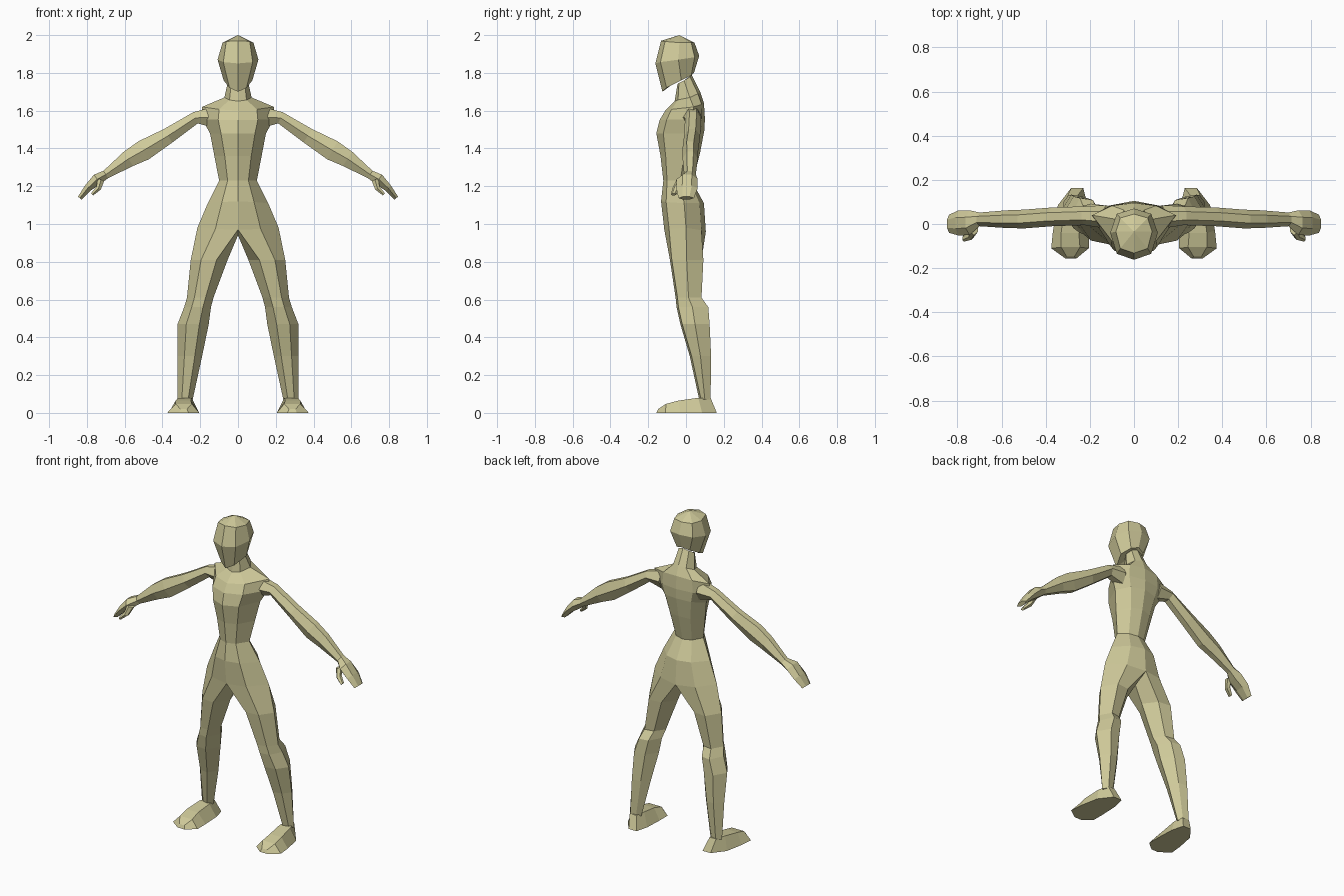
import bpy, bmesh
from mathutils import Vector

skin = bpy.data.materials.new("khaki_clay")
skin.diffuse_color = (0.62, 0.585, 0.32, 1)


def bridge(bm, a, b, wrap):
    """Skin two rings of equal length."""
    n = len(a)
    for i in range(n if wrap else n - 1):
        j = (i + 1) % n
        bm.faces.new((a[i], a[j], b[j], b[i]))


def fan(bm, ring, tip):
    """Close an open half ring with a point on the centre plane."""
    v = bm.verts.new(tip)
    for a, b in zip(ring, ring[1:]):
        bm.faces.new((a, b, v))


def finish(bm, name):
    """Turn one half into a mirrored, flat-shaded object."""
    bmesh.ops.recalc_face_normals(bm, faces=bm.faces)
    mesh = bpy.data.meshes.new(name)
    bm.to_mesh(mesh)
    bm.free()
    mesh.materials.append(skin)
    obj = bpy.data.objects.new(name, mesh)
    bpy.context.collection.objects.link(obj)
    mod = obj.modifiers.new("mirror", 'MIRROR')
    mod.merge_threshold = 0.001
    return obj


def half_ring(bm, zf, zs, zb, w, fx, yf, ym, yb):
    """Centre front, front corner, side, back corner, centre back."""
    k = 0.22
    pts = [(0, yf, zf),
           (fx, yf + k * (ym - yf), zf + 0.35 * (zs - zf)),
           (w, ym, zs),
           (fx, yb + k * (ym - yb), zb + 0.35 * (zs - zb)),
           (0, yb, zb)]
    return [bm.verts.new(p) for p in pts]


def loft(name, rings):
    """Closed tube through rings of points, capped at both ends."""
    bm = bmesh.new()
    vs = [[bm.verts.new(p) for p in r] for r in rings]
    for a, b in zip(vs, vs[1:]):
        bridge(bm, a, b, True)
    bm.faces.new(vs[0])
    bm.faces.new(vs[-1])
    return finish(bm, name)


def limb(name, sections):
    """Six-sided limb: x, z, half thickness, front y, back y."""
    rings = []
    for i, (x, z, h, y0, y1) in enumerate(sections):
        p, q = sections[max(i - 1, 0)], sections[min(i + 1, len(sections) - 1)]
        d = Vector((q[0] - p[0], q[1] - p[1])).normalized()
        nx, nz = -d.y * h, d.x * h
        a, b = y0 + 0.28 * (y1 - y0), y0 + 0.72 * (y1 - y0)
        rings.append([(x + nx, a, z + nz), (x + nx, b, z + nz), (x, y1, z),
                      (x - nx, b, z - nz), (x - nx, a, z - nz), (x, y0, z)])
    return loft(name, rings)


# Torso: z front, z side, z back, half width, corner x, y front, y side, y back
torso = [
    (1.74, 1.76, 1.79, 0.052, 0.035, -0.045, -0.01, 0.03),   # neck top
    (1.65, 1.67, 1.70, 0.072, 0.045, -0.060, 0.02, 0.075),   # neck base
    (1.60, 1.62, 1.64, 0.190, 0.100, -0.110, 0.04, 0.095),   # shoulders
    (1.55, 1.555, 1.56, 0.190, 0.105, -0.140, 0.03, 0.100),  # upper chest
    (1.48, 1.48, 1.50, 0.148, 0.090, -0.157, 0.01, 0.098),   # chest
    (1.36, 1.36, 1.38, 0.125, 0.070, -0.135, -0.01, 0.075),  # ribs
    (1.23, 1.23, 1.22, 0.100, 0.055, -0.120, -0.03, 0.035),  # waist
    (1.12, 1.11, 1.11, 0.160, 0.085, -0.132, -0.01, 0.095),  # hips
    (0.97, 0.98, 0.96, 0.215, 0.120, -0.115, 0.00, 0.105),   # leg tops
]
# Legs: z, inner x, outer x, front y, back y
legs = [
    (0.81, 0.055, 0.250, -0.085, 0.092),
    (0.61, 0.130, 0.270, -0.055, 0.082),
    (0.56, 0.143, 0.285, -0.050, 0.118),
    (0.47, 0.155, 0.320, -0.030, 0.125),
    (0.30, 0.190, 0.320, 0.020, 0.133),
    (0.07, 0.240, 0.320, 0.070, 0.130),
]
bm = bmesh.new()
rings = [half_ring(bm, *r) for r in torso]
for a, b in zip(rings, rings[1:]):
    bridge(bm, a, b, False)
prev = rings[-1] + [bm.verts.new((0, 0, 0.94))]              # crotch point
for z, xi, xo, yf, yb in legs:
    w, ym = xo - xi, (yf + yb) / 2
    pts = [(xi + 0.3 * w, yf), (xi + 0.72 * w, yf + 0.01), (xo, ym),
           (xi + 0.72 * w, yb), (xi + 0.3 * w, yb - 0.01), (xi, ym)]
    ring = [bm.verts.new((x, y, z)) for x, y in pts]
    bridge(bm, prev, ring, True)
    prev = ring
bm.faces.new(prev)
fan(bm, rings[0], (0, -0.01, 1.76))
finish(bm, "torso_and_legs")

# Head
bm = bmesh.new()
head = [half_ring(bm, *r) for r in [
    (1.70, 1.76, 1.80, 0.076, 0.045, -0.125, -0.025, 0.042),
    (1.85, 1.87, 1.89, 0.108, 0.078, -0.162, -0.040, 0.070),
    (1.97, 1.96, 1.96, 0.082, 0.062, -0.132, -0.035, 0.045),
]]
for a, b in zip(head, head[1:]):
    bridge(bm, a, b, False)
fan(bm, head[0], (0, -0.03, 1.77))
fan(bm, head[-1], (0, -0.035, 2.0))
finish(bm, "head")

# Arms with flat hands
limb("arms_and_hands", [
    (0.130, 1.565, 0.055, -0.020, 0.085),
    (0.225, 1.562, 0.032, -0.005, 0.080),
    (0.370, 1.467, 0.042, -0.010, 0.075),
    (0.500, 1.390, 0.055, -0.020, 0.065),
    (0.580, 1.345, 0.045, -0.018, 0.062),
    (0.700, 1.262, 0.023, -0.010, 0.052),
    (0.745, 1.237, 0.030, -0.050, 0.062),
    (0.795, 1.190, 0.020, -0.052, 0.062),
    (0.838, 1.137, 0.012, -0.040, 0.042),
])

# Thumbs
limb("thumbs", [
    (0.725, 1.235, 0.018, -0.050, 0.000),
    (0.738, 1.190, 0.014, -0.072, -0.030),
    (0.772, 1.157, 0.008, -0.080, -0.050),
])

# Feet: sole y, sole x range, top y, top z, top x range
feet = [
    (0.163, 0.230, 0.285, 0.130, 0.08, 0.255, 0.300),
    (0.085, 0.210, 0.345, 0.065, 0.08, 0.245, 0.318),
    (-0.030, 0.205, 0.367, -0.040, 0.065, 0.250, 0.330),
    (-0.110, 0.205, 0.375, -0.105, 0.048, 0.245, 0.330),
    (-0.157, 0.262, 0.310, -0.148, 0.020, 0.270, 0.305),
]
loft("feet", [[(a, y, 0), (b, y, 0), (d, ty, tz), (c, ty, tz)]
              for y, a, b, ty, tz, c, d in feet])
